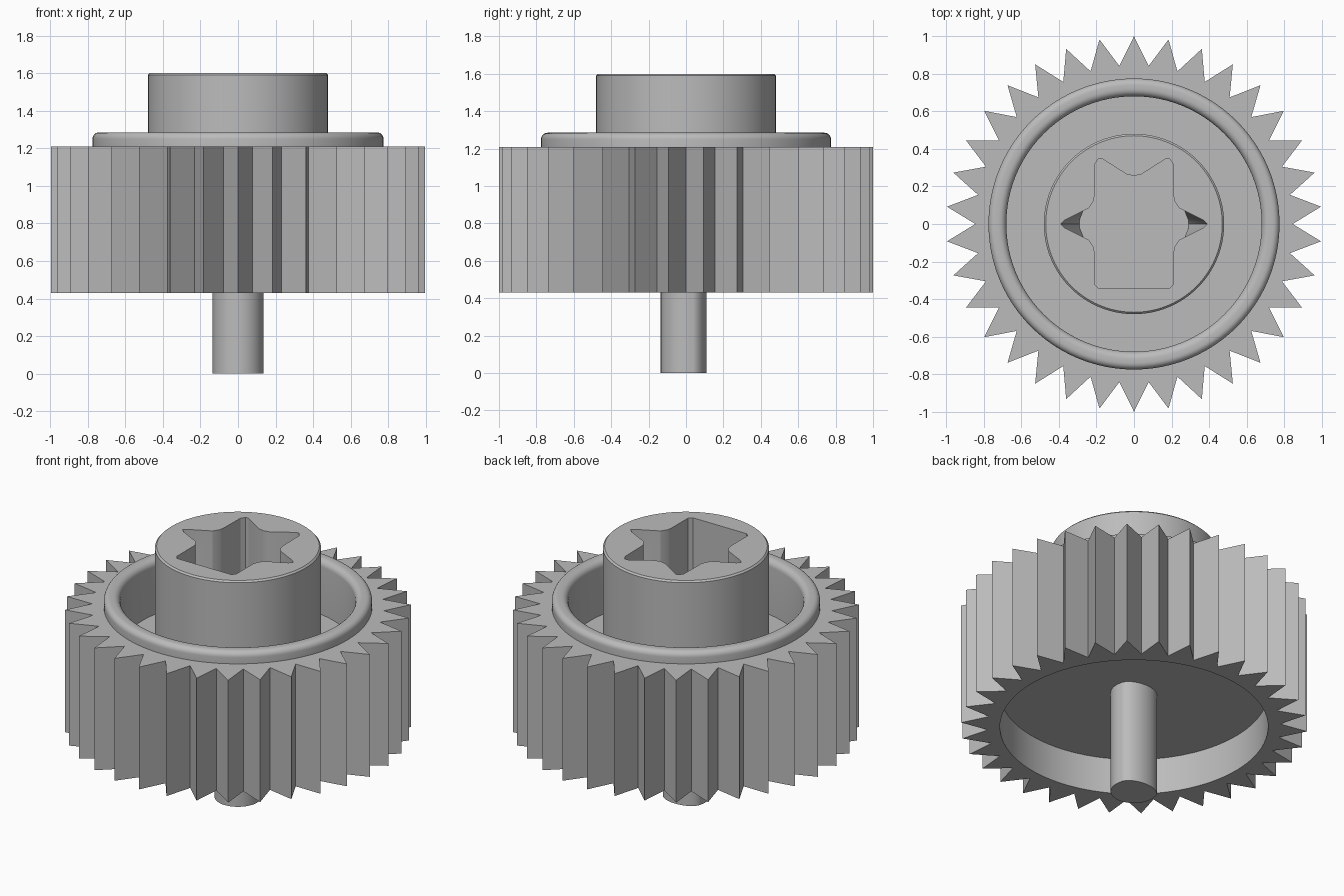
import bpy
import bmesh
from math import sin, cos, pi, radians

cube = bpy.data.objects.get("Cube")
if cube:
    bpy.data.objects.remove(cube, do_unlink=True)

grey = bpy.data.materials.new("plain_grey")
grey.use_nodes = True
COLOUR = (0.5, 0.5, 0.5, 1)
grey.diffuse_color = COLOUR
grey.node_tree.nodes["Principled BSDF"].inputs["Base Color"].default_value = COLOUR

SEGMENTS = 96


def circle(radius, count=SEGMENTS):
    return [(radius * cos(2 * pi * i / count), radius * sin(2 * pi * i / count))
            for i in range(count)]


def add_loop(bm, points, z):
    return [bm.verts.new((x, y, z)) for x, y in points]


def bridge(bm, low, high):
    n = len(low)
    for i in range(n):
        j = (i + 1) % n
        bm.faces.new((low[i], low[j], high[j], high[i]))


def fill_between(bm, outer, inner):
    """Flat face with a hole, between two coplanar loops."""
    edges = []
    for loop in (outer, inner):
        for i, v in enumerate(loop):
            w = loop[(i + 1) % len(loop)]
            edges.append(bm.edges.get((v, w)) or bm.edges.new((v, w)))
    bmesh.ops.triangle_fill(bm, edges=edges, use_beauty=True)


def finish(bm, name, smooth=True):
    bmesh.ops.recalc_face_normals(bm, faces=bm.faces)
    mesh = bpy.data.meshes.new(name)
    bm.to_mesh(mesh)
    bm.free()
    mesh.materials.append(grey)
    obj = bpy.data.objects.new(name, mesh)
    bpy.context.collection.objects.link(obj)
    if smooth:
        bpy.ops.object.select_all(action="DESELECT")
        obj.select_set(True)
        bpy.context.view_layer.objects.active = obj
        bpy.ops.object.shade_smooth_by_angle(angle=radians(30))
    return obj


def arc(cx, cz, r, start, end, steps=6):
    return [(cx + r * cos(radians(start + (end - start) * i / steps)),
             cz + r * sin(radians(start + (end - start) * i / steps)))
            for i in range(steps + 1)]


GEAR_LOW, GEAR_HIGH = 0.43, 1.21
BORE, RIM, HUB = 0.775, 0.68, 0.48
WEB_LOW, WEB_HIGH, TOP = 0.66, 0.94, 1.6

# Toothed ring: pointed teeth around a round bore
TEETH = 34
teeth = []
for i in range(TEETH * 2):
    r = 0.845 if i % 2 else 1.0
    a = pi / 2 + pi * i / TEETH
    teeth.append((r * cos(a), r * sin(a)))
bm = bmesh.new()
outer_low, outer_high = add_loop(bm, teeth, GEAR_LOW), add_loop(bm, teeth, GEAR_HIGH)
inner_low, inner_high = add_loop(bm, circle(BORE), GEAR_LOW), add_loop(bm, circle(BORE), GEAR_HIGH)
bridge(bm, outer_low, outer_high)
fill_between(bm, outer_low, inner_low)
fill_between(bm, outer_high, inner_high)
finish(bm, "toothed_ring", smooth=False)

# Drum: lower cup, web and rounded upper rim, turned from one profile
profile = [(0, WEB_LOW), (BORE, WEB_LOW), (BORE, GEAR_LOW)]
rim_profile = ([(BORE, GEAR_HIGH)] + arc(BORE - 0.035, 1.25, 0.035, 0, 90)
               + arc(RIM + 0.04, 1.245, 0.04, 90, 180)
               + [(RIM, WEB_HIGH), (HUB, WEB_HIGH)])
for name, points in (("lower_cup", profile), ("upper_rim", rim_profile)):
    bm = bmesh.new()
    verts = [bm.verts.new((r, 0, z)) for r, z in points]
    edges = [bm.edges.new(pair) for pair in zip(verts, verts[1:])]
    bmesh.ops.spin(bm, geom=verts + edges, cent=(0, 0, 0), axis=(0, 0, 1),
                   angle=2 * pi, steps=SEGMENTS)
    bmesh.ops.remove_doubles(bm, verts=bm.verts, dist=1e-4)
    obj = finish(bm, name)
    # Make sure the open shells face outwards
    want = -1 if name == "lower_cup" else 1
    flat = max(obj.data.polygons, key=lambda p: p.area * abs(p.normal.z))
    if flat.normal.z * want < 0:
        obj.data.flip_normals()

# Hub with a five-lobed socket
half = [(0.04, 0.265), (0.15, 0.335), (0.17, 0.347), (0.19, 0.346), (0.207, 0.32),
        (0.21, 0.15), (0.217, 0.12), (0.24, 0.085), (0.27, 0.07), (0.37, 0.02)]
tail = [(0.37, -0.02), (0.27, -0.07), (0.24, -0.085), (0.217, -0.12), (0.21, -0.15),
        (0.21, -0.32), (0.19, -0.34)]
right = half + [(0.39, 0)] + tail
socket = [(0, 0.256)] + right + [(-x, y) for x, y in reversed(right)]
narrow = [(max(-0.29, min(0.29, x)), y) for x, y in socket]
bm = bmesh.new()
base = add_loop(bm, circle(HUB), WEB_HIGH)
side = add_loop(bm, circle(HUB), TOP - 0.01)
brim = add_loop(bm, circle(HUB - 0.01), TOP)
mouth = add_loop(bm, socket, TOP)
ledge = add_loop(bm, socket, 1.2)
floor = add_loop(bm, narrow, WEB_HIGH)
bridge(bm, base, side)
bridge(bm, side, brim)
fill_between(bm, brim, mouth)
bridge(bm, ledge, mouth)
bridge(bm, floor, ledge)
bm.faces.new(floor)
finish(bm, "socket_hub")

# Shaft: round, with a flattened back
outline = []
for i in range(33):
    a = pi * i / 32
    outline.append((0.131 * cos(a), 0.03 + 0.08 * sin(a)))
for i in range(1, 40):
    a = radians(167) + radians(206) * i / 40
    outline.append((0.135 * cos(a), 0.135 * sin(a)))
bm = bmesh.new()
foot, head = add_loop(bm, outline, 0), add_loop(bm, outline, WEB_LOW)
bridge(bm, foot, head)
bm.faces.new(foot)
bm.faces.new(head)
shaft = finish(bm, "shaft")
